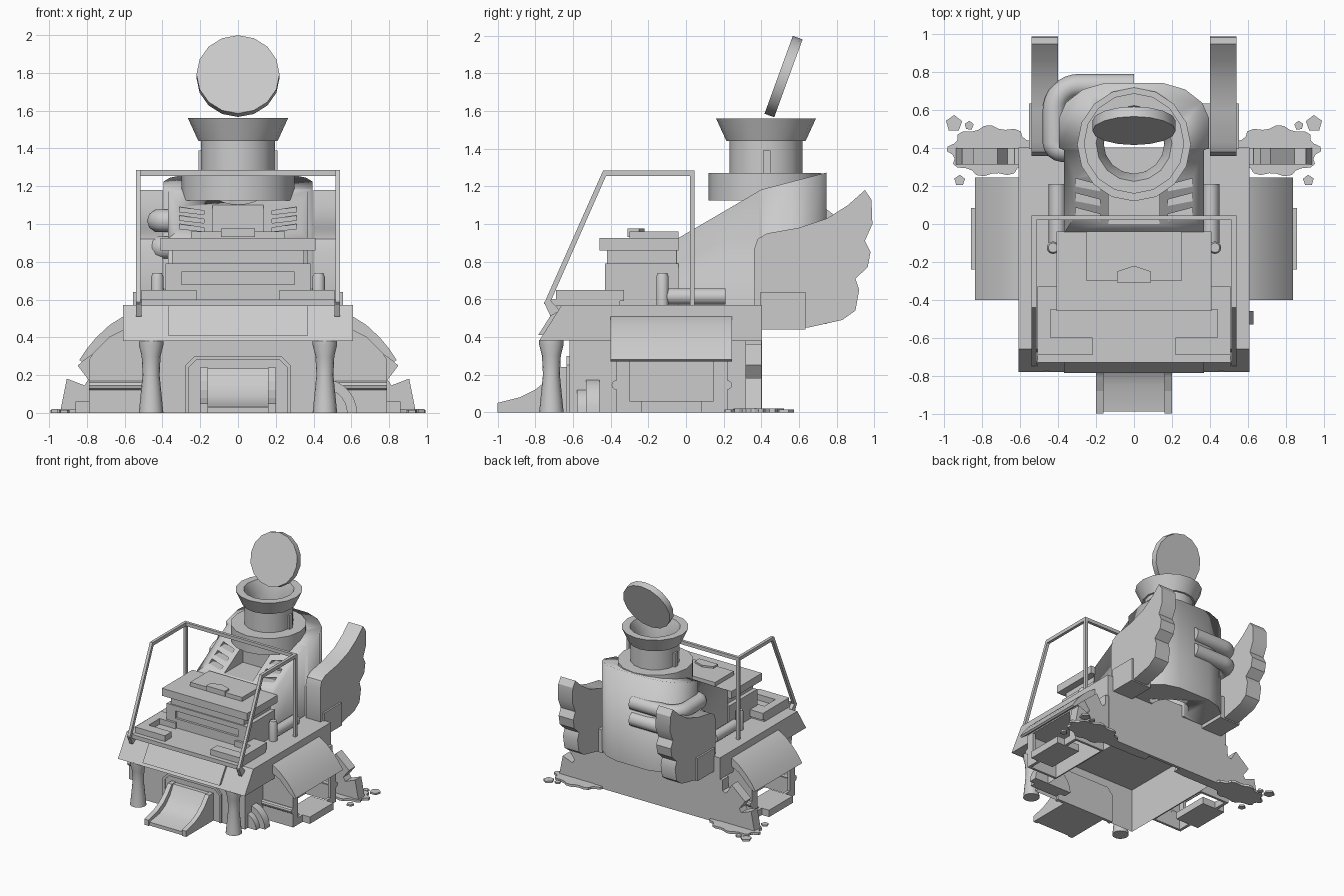
import bpy, bmesh
from math import sin, cos, pi, radians
from mathutils import Matrix, Vector

cube = bpy.data.objects.get("Cube")
if cube:
    bpy.data.objects.remove(cube, do_unlink=True)

GREY = (0.6, 0.6, 0.6, 1)
mat = bpy.data.materials.new("plain grey")
mat.use_nodes = True
mat.diffuse_color = GREY
mat.node_tree.nodes["Principled BSDF"].inputs["Base Color"].default_value = GREY


def link(name, data, mirror=False):
    ob = bpy.data.objects.new(name, data)
    bpy.context.collection.objects.link(ob)
    data.materials.append(mat)
    if mirror:
        ob.modifiers.new("mirror", 'MIRROR')
    return ob


def finish(name, bm, mirror=False, smooth=False):
    bmesh.ops.recalc_face_normals(bm, faces=bm.faces)
    me = bpy.data.meshes.new(name)
    bm.to_mesh(me)
    bm.free()
    ob = link(name, me, mirror)
    if smooth:
        bpy.ops.object.select_all(action='DESELECT')
        ob.select_set(True)
        bpy.context.view_layer.objects.active = ob
        bpy.ops.object.shade_smooth_by_angle(angle=radians(32))
    return ob


def prism(name, pts, axis, a, b, mirror=False, smooth=False, open_bottom=False):
    """Extrude a 2D outline along an axis; outline uses the other two axes in order."""
    place = {'x': lambda p, t: (t, p[0], p[1]),
             'y': lambda p, t: (p[0], t, p[1]),
             'z': lambda p, t: (p[0], p[1], t)}[axis]
    bm = bmesh.new()
    lo = [bm.verts.new(place(p, a)) for p in pts]
    hi = [bm.verts.new(place(p, b)) for p in pts]
    if not open_bottom:
        bm.faces.new(lo)
    bm.faces.new(hi)
    for i in range(len(pts)):
        j = (i + 1) % len(pts)
        bm.faces.new((lo[i], lo[j], hi[j], hi[i]))
    return finish(name, bm, mirror, smooth)


def box(name, x0, x1, y0, y1, z0, z1, **kw):
    return prism(name, [(x0, y0), (x1, y0), (x1, y1), (x0, y1)], 'z', z0, z1, **kw)


def lathe(name, profile, cx, cy, n=24, closed=True, mirror=False):
    bm = bmesh.new()
    rings = [[bm.verts.new((cx + r * cos(2 * pi * i / n), cy + r * sin(2 * pi * i / n), z))
              for i in range(n)] for r, z in profile]
    pairs = list(zip(rings, rings[1:])) + ([(rings[-1], rings[0])] if closed else [])
    for p, q in pairs:
        for i in range(n):
            j = (i + 1) % n
            bm.faces.new((p[i], p[j], q[j], q[i]))
    if not closed:
        bm.faces.new(rings[0])
        bm.faces.new(rings[-1])
    return finish(name, bm, mirror, True)


def tube(name, pts, r, mirror=False):
    cu = bpy.data.curves.new(name, 'CURVE')
    cu.dimensions = '3D'
    cu.bevel_depth, cu.bevel_resolution, cu.use_fill_caps = r, 3, True
    sp = cu.splines.new('POLY')
    sp.points.add(len(pts) - 1)
    for p, co in zip(sp.points, pts):
        p.co = (*co, 1)
    return link(name, cu, mirror)


def cut(ob, cutters):
    bpy.context.view_layer.objects.active = ob
    for c in cutters:
        m = ob.modifiers.new("cut", 'BOOLEAN')
        m.object, m.operation, m.solver = c, 'DIFFERENCE', 'EXACT'
        bpy.ops.object.modifier_move_to_index(modifier=m.name, index=0)
        bpy.ops.object.modifier_apply(modifier=m.name)
        bpy.data.objects.remove(c, do_unlink=True)


def arc(cx, cy, r, a0, a1, n):
    return [(cx + r * cos(radians(a0 + (a1 - a0) * i / n)),
             cy + r * sin(radians(a0 + (a1 - a0) * i / n))) for i in range(n + 1)]


# Base, back wall and overhanging deck
box("base", -.5, .5, -.62, .38, 0, .4, open_bottom=True)
box("back_wall", -.6, .6, .38, .405, 0, .5)
prism("deck", [(-.78, .38), (-.66, .57), (.405, .57), (.405, .38)], 'x', -.61, .61)
prism("deck_front_plate", [(-.785, .41), (-.68, .575), (-.65, .575), (-.75, .41)], 'x', -.37, .37)
box("deck_shelf", -.51, .51, -.73, -.35, .565, .6)
prism("corner_bumper", [(.22, -.69), (.51, -.69), (.51, -.33), (.36, -.33), (.28, -.45),
                        (.44, -.45), (.44, -.6), (.22, -.6)], 'z', .59, .65, mirror=True)

# Front columns, door frame and chute
lathe("front_column", [(.065, 0), (.06, .05), (.045, .2), (.05, .3), (.065, .36), (.065, .385)],
      .46, -.715, 16, False, True)
frame = [(-.28, 0), (-.28, .25), (-.23, .3), (.23, .3), (.28, .25), (.28, 0)]
opening = [(-.26, -.1), (-.26, .24), (-.22, .28), (.22, .28), (.26, .24), (.26, -.1)]
door = prism("door_frame", frame, 'y', -.635, -.6)
cut(door, [prism("door_cutter", opening, 'y', -.7, -.625)])
chute = [(-1, 0), (-1, .05), (-.88, .08), (-.8, .12), (-.74, .17), (-.68, .24), (-.6, .24), (-.6, 0)]
prism("chute_side", chute, 'x', .16, .2, mirror=True)
slope = [(-.99, 0), (-.99, .03), (-.85, .05), (-.77, .09), (-.71, .15), (-.66, .235), (-.6, .235), (-.6, 0)]
prism("chute_floor", slope, 'x', -.17, .17, smooth=True)

# Side houses with arched roofs, hollow inside with open windows
under = [(.825, .27), (.77, .31), (.68, .4), (.58, .45), (.5, .46)]
house = prism("side_house", [(.5, 0), (.79, 0), (.79, .28)] + under[1:], 'y', -.37, .22, mirror=True)
cut(house, [box("window_cutter", .65, .9, -.3, .145, .06, .28),
            box("cavity_cutter", .51, .765, -.35, .2, -.1, .28)])
roof = [(.5, .55), (.6, .515), (.68, .465), (.75, .4), (.8, .34), (.84, .28)] + under
prism("side_roof", roof, 'y', -.4, .245, mirror=True, smooth=True)
box("side_step", .64, .86, -.24, .085, 0, .06, mirror=True)
for y in (-.37, .22):
    prism("house_moulding", arc(y, .145, .025, 0, 360, 10)[:-1], 'x', .5, .79, mirror=True, smooth=True)

# Stepped round hub beside the left column
prism("hub_large", arc(.45, 0, .18, 0, 180, 14), 'y', -.53, -.46, smooth=True)
prism("hub_small", arc(.45, 0, .13, 0, 180, 14), 'y', -.58, -.5, smooth=True)

# Half-sunk gears with ground spatter
gear = []
for k in range(5):
    for da, r in ((2, .39), (27, .4), (29, .3), (36, .3)):
        a = radians(k * 38 + da)
        if a < pi:
            gear.append((.55 + r * cos(a), r * sin(a)))
prism("gear", [(.25, 0), (.85, 0)] + gear, 'y', .315, .4, mirror=True)
splat = []
for i in range(36):
    a, w = 2 * pi * i / 36, 1 + (.08 if i % 4 < 2 else -.05)
    splat.append((.75 + .22 * w * cos(a), .385 + .125 * w * sin(a)))
prism("ground_spatter", splat, 'z', 0, .02, mirror=True)
for x, y, s in ((.95, .53, .045), (.87, .52, .025), (.92, .23, .03)):
    prism("spatter_drop", arc(x, y, s, 20, 380, 5)[:-1], 'z', 0, .015, mirror=True)

# Stacked engine block
block = box("engine_block", -.385, .385, -.43, -.04, .56, .79)
cut(block, [box("slot_cutter", -.3, .3, -.5, -.41, .68, .745)])
box("engine_neck", -.35, .35, -.42, -.04, .78, .87)
box("engine_lid", -.41, .41, -.46, -.04, .86, .925)
box("engine_cap", -.25, .25, -.3, -.04, .91, .96)
prism("engine_badge", [(-.09, -.31), (.09, -.31), (.09, -.25), (0, -.22), (-.09, -.25)],
      'z', .93, .975)
lathe("deck_post", [(.033, .56), (.033, .72), (.025, .74)], .427, -.125, 12, False, True)
tube("deck_pipe", [(.405, -.1, .615), (.405, .21, .615)], .045, True)

# Tower: sloping front cheeks and a wider rounded back
side = [(.37, -.05), (.37, .39), (.395, .4), (.395, .56), (.36, .64), (.27, .71), (.15, .745)]
plan = side + [(-x, y) for x, y in reversed(side)]
tower = prism("tower", plan, 'z', .47, 1.5, smooth=True)
bm = bmesh.new()
bm.from_mesh(tower.data)
for co, no in (((0, -.05, .92), (0, -.38, .65)), ((0, .4, 1.183), (0, -.26, 1))):
    halves = bmesh.ops.bisect_plane(bm, geom=bm.verts[:] + bm.edges[:] + bm.faces[:],
                                    plane_co=co, plane_no=Vector(no), clear_outer=True)
    rim = [e for e in halves['geom_cut'] if isinstance(e, bmesh.types.BMEdge)]
    bmesh.ops.holes_fill(bm, edges=rim)
bmesh.ops.recalc_face_normals(bm, faces=bm.faces)
bm.to_mesh(tower.data)
bm.free()
cutters = [box("recess_cutter", -.135, .135, -.1, .26, .95, 1.4),
           lathe("shaft_cutter", [(.16, .3), (.16, 1.45)], 0, .425, 24, False)]
for z in (.975, 1.02, 1.065):
    back = (z - .92) / .58 + .01
    for s in (1, -1):
        cutters.append(prism("vent_cutter", [(s * .18, z - .015), (s * .31, z),
                             (s * .31, z + .025), (s * .18, z + .005)], 'y', -.2, back))
cut(tower, cutters)

# Funnel: collar, neck, flare and tilted lid
lathe("collar", [(.3, 1.125), (.3, 1.27), (.16, 1.27), (.16, 1.125)], 0, .42, 16)
lathe("funnel", [(.195, 1.26), (.195, 1.44), (.21, 1.44), (.265, 1.56), (.2, 1.56),
                 (.16, 1.46), (.16, 1.26)], 0, .425, 16)
box("funnel_lug", .18, .21, .41, .45, 1.26, 1.39, mirror=True)
bm = bmesh.new()
bmesh.ops.create_cone(bm, cap_ends=True, segments=16, radius1=.22, radius2=.22, depth=.055,
                      matrix=Matrix.Translation((0, .518, 1.783)) @ Matrix.Rotation(radians(70), 4, 'X'))
finish("funnel_lid", bm, smooth=True)

# Wings with a scalloped rear edge and a mounting block
wing = [(.4, .45), (.365, .55), (.36, .86), (.38, .92), (.43, .95), (.6, .98), (.75, 1.03),
        (.86, 1.1), (.95, 1.18), (.985, 1.13), (.99, 1.0), (.95, .91), (.98, .85),
        (.965, .77), (.9, .71), (.92, .65), (.9, .54), (.83, .49), (.65, .45)]
prism("wing", wing, 'x', .4, .54, mirror=True, smooth=True)
box("wing_mount", .36, .555, .395, .635, .44, .64, mirror=True)

# Paired exhaust pipes leaving the right flank and wrapping round the back
path = [(-.33, .39)] + arc(-.38, .43, .04, 270, 180, 4) + arc(-.29, .6, .13, 180, 90, 8) + [(0, .73)]
for z in (.875, 1.017):
    tube("exhaust_pipe", [(x, y, z) for x, y in path], .062)

# Roll cage of flat bars
cage = [(-.755, .575), (-.44, 1.285), (.045, 1.285), (.045, .56),
        (.02, .56), (.02, 1.255), (-.425, 1.255), (-.725, .575)]
prism("cage_side", cage, 'x', .515, .54, mirror=True)
box("cage_crossbar", -.52, .52, .02, .045, 1.255, 1.285)
prism("cage_foot", [(-.755, .585), (-.725, .6), (-.67, .54), (-.72, .51)], 'x', .51, .54, mirror=True)
